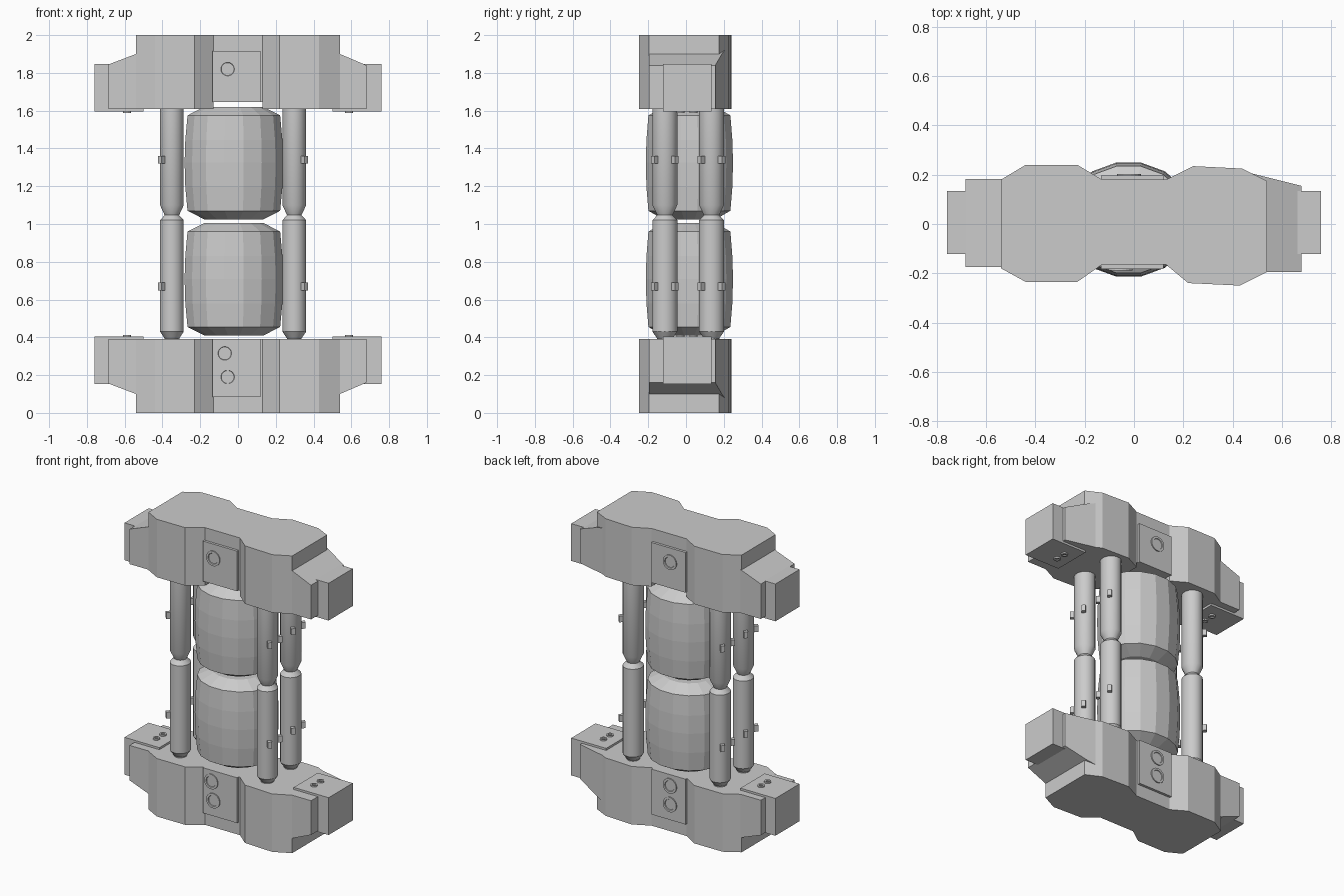
import bpy, bmesh, math
from mathutils import Matrix, Vector

if "Cube" in bpy.data.objects:
    bpy.data.objects.remove(bpy.data.objects["Cube"])


def finish(name, bm, smooth=None):
    bmesh.ops.recalc_face_normals(bm, faces=bm.faces)
    me = bpy.data.meshes.new(name)
    bm.to_mesh(me)
    bm.free()
    ob = bpy.data.objects.new(name, me)
    bpy.context.collection.objects.link(ob)
    if smooth:
        bpy.ops.object.select_all(action='DESELECT')
        ob.select_set(True)
        bpy.context.view_layer.objects.active = ob
        bpy.ops.object.shade_smooth_by_angle(angle=math.radians(smooth))
    return ob


def hull(name, pts, top=False):
    """Convex solid; top=True flips it to the upper end of the model."""
    bm = bmesh.new()
    for x, y, z in pts:
        bm.verts.new((x, y, 2 - z if top else z))
    bmesh.ops.convex_hull(bm, input=bm.verts[:])
    bmesh.ops.dissolve_limit(bm, angle_limit=0.01, verts=bm.verts[:], edges=bm.edges[:])
    return finish(name, bm)


def prism(name, outline, z0, z1, top=False):
    return hull(name, [(x, y, z) for x, y in outline for z in (z0, z1)], top)


def box(name, x0, x1, y0, y1, z0, z1, top=False):
    return prism(name, [(x0, y0), (x1, y0), (x1, y1), (x0, y1)], z0, z1, top)


def lathe(name, profile, n, loc, sx=1, sy=1, smooth=None):
    """Closed solid of revolution from (radius, z) pairs."""
    bm = bmesh.new()
    rings = []
    for r, z in profile:
        rings.append([bm.verts.new((loc[0] + sx * r * math.cos((i + .5) * math.tau / n),
                                    loc[1] + sy * r * math.sin((i + .5) * math.tau / n),
                                    loc[2] + z)) for i in range(n)])
    for a, b in zip(rings, rings[1:]):
        for i in range(n):
            j = (i + 1) % n
            bm.faces.new((a[i], a[j], b[j], b[i]))
    bm.faces.new(rings[0])
    bm.faces.new(rings[-1])
    return finish(name, bm, smooth)


def dial(name, x, y, z, side):
    """Raised ring with a shallow recessed disc, facing front or back."""
    ob = lathe(name, [(.05, 0), (.05, .008), (.036, .008), (.034, .003)], 20, (0, 0, 0))
    ob.data.transform(Matrix.Translation((x, y, z)) @ Matrix.Rotation(-side * math.pi / 2, 4, 'X'))
    return ob


# End housings: two chamfered lobes, a recessed bridge, wings and end blocks
left_lobe = [(-.54, .18), (-.44, .24), (-.23, .24), (-.13, .18),
             (-.13, -.165), (-.23, -.235), (-.44, -.235), (-.54, -.18)]
right_lobe = [(.13, .18), (.24, .235), (.44, .225), (.54, .175),
              (.54, -.195), (.43, -.25), (.22, -.24), (.13, -.165)]
for top in (False, True):
    tag = "upper" if top else "lower"
    inner = .355 if top else .39
    prism(tag + "_left_lobe", left_lobe, 0, .39, top)
    prism(tag + "_right_lobe", right_lobe, 0, .39, top)
    box(tag + "_bridge", -.14, .14, -.165, .18, 0, inner, top)
    box(tag + "_front_panel", -.135, .12, -.182, -.15, .085, inner, top)
    box(tag + "_back_panel", -.135, .12, .17, .197, .085, inner, top)

    # Wings with sloping outer edge
    hull(tag + "_left_wing", [(x, y, z) for x, lo in ((-.5, .09), (-.54, .1), (-.685, .155))
                              for y in (-.175, .183) for z in (lo, .39)], top)
    hull(tag + "_right_wing", [(x, y, z) for x, lo, ys in
                               ((.48, .08, (-.195, .205)), (.54, .1, (-.195, .19)),
                                (.68, .16, (-.195, .155)))
                               for y in ys for z in (lo, .39)], top)

    # End blocks with pairs of small bolts
    for s, side in ((-1, "left"), (1, "right")):
        a, b = sorted((s * .5, s * .76))
        box(f"{tag}_{side}_end_block", a, b, -.122, .135, .153, .404, top)
        for y in (-.03, .04):
            ob = lathe(f"{tag}_{side}_bolt", [(.022, .395), (.022, .413), (.012, .413), (.011, .406)],
                       12, (s * .587, y, 0))
            if top:
                for v in ob.data.vertices:
                    v.co.z = 2 - v.co.z
                ob.data.flip_normals()

# Round dials on both faces
for z in (.19, .315, 1.82):
    x = -.07 if z == .315 else -.055
    dial("front_dial", x, -.181, z, -1)
    dial("back_dial", -.02, .196, z, 1)

# Two stacked bulging drums
drum = [(.16, .41), (.25, .455), (.262, .58), (.266, .71), (.262, .83), (.25, .96), (.16, 1.005)]
for dz, tag in ((0, "lower"), (.615, "upper")):
    lathe(tag + "_drum", drum, 16, (-.022, .018, dz), 1, .885)

# Four posts, each of two tapered cylinders meeting at a neck, with small clips
post = [(.04, .38), (.04, .395), (.064, .43), (.064, 1.02), (.036, 1.05)]
for x, s in ((-.35, -1), (.298, 1)):
    for y in (-.112, .135):
        lathe("lower_post", post, 16, (x, y, 0), 1, 1.05, 30)
        lathe("upper_post", [(.036, 1.04), (.064, 1.1), (.064, 1.64)], 16, (x, y, 0), 1, 1.05, 30)
        for z in (.67, 1.34):
            for t in (-1, 1):
                ob = box("post_clip", .05, .09, -.013, .013, -.021, .021)
                ob.data.transform(Matrix.Translation((x, y, z)) @
                                  Matrix.Rotation(math.atan2(t, s), 4, 'Z'))
